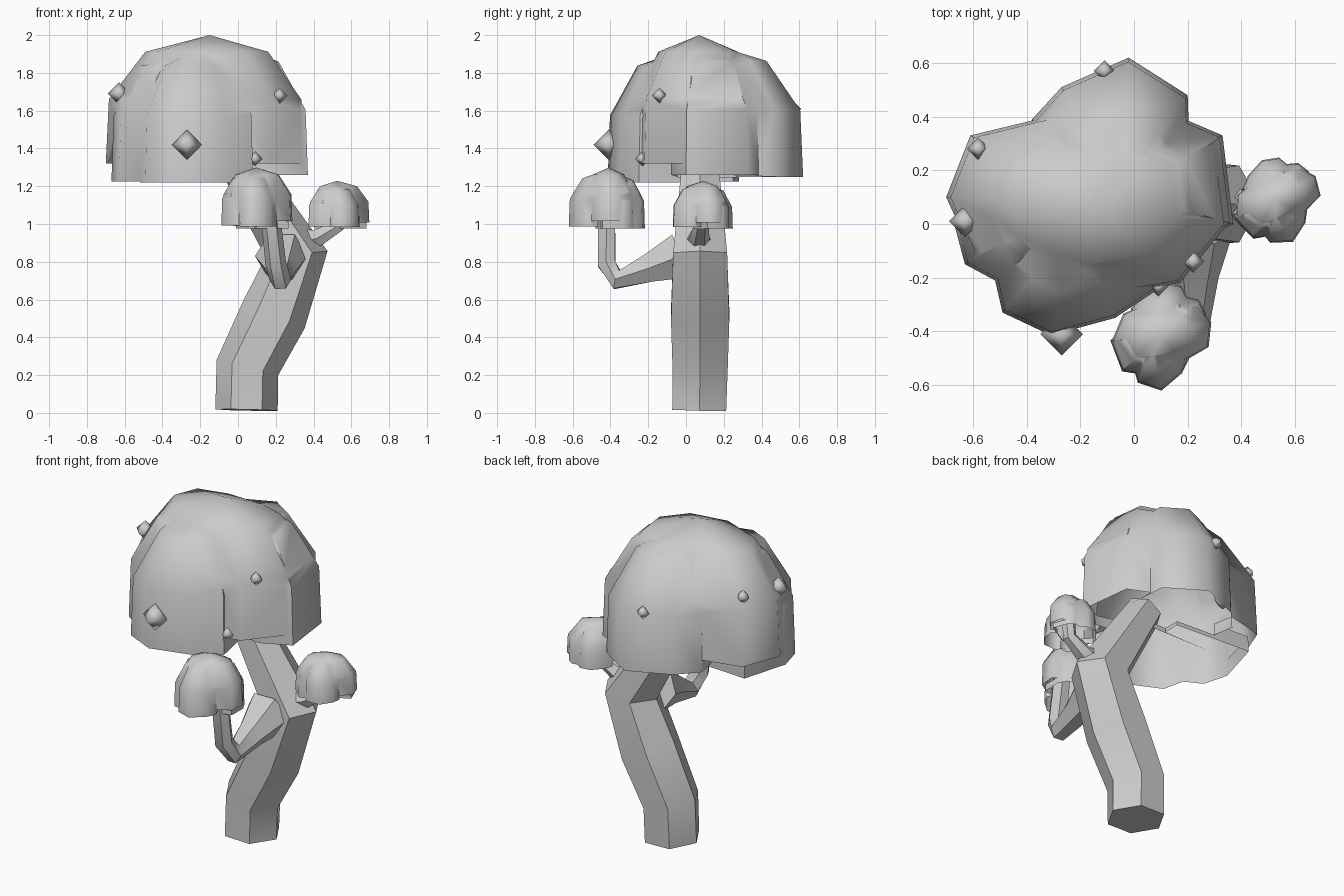
import bpy
import bmesh
import math
from mathutils import Vector, Matrix

if "Cube" in bpy.data.objects:
    bpy.data.objects.remove(bpy.data.objects["Cube"], do_unlink=True)

grey = bpy.data.materials.new("plain_grey")
grey.use_nodes = True
grey.diffuse_color = (0.6, 0.6, 0.6, 1)
grey.node_tree.nodes["Principled BSDF"].inputs["Base Color"].default_value = (0.6, 0.6, 0.6, 1)


def make_object(name, bm):
    bmesh.ops.recalc_face_normals(bm, faces=bm.faces)
    mesh = bpy.data.meshes.new(name)
    bm.to_mesh(mesh)
    bm.free()
    mesh.materials.append(grey)
    obj = bpy.data.objects.new(name, mesh)
    bpy.context.collection.objects.link(obj)
    return obj


def activate(obj):
    bpy.ops.object.select_all(action="DESELECT")
    obj.select_set(True)
    bpy.context.view_layer.objects.active = obj


def shade(obj, angle):
    activate(obj)
    bpy.ops.object.shade_smooth_by_angle(angle=math.radians(angle))


def bridge(bm, a, b):
    n = len(a)
    for i in range(n):
        bm.faces.new((a[i], a[(i + 1) % n], b[(i + 1) % n], b[i]))


def sweep(name, path, ref):
    """Six-sided limb along (x, y, z, radius) points."""
    bm = bmesh.new()
    pts = [Vector(p[:3]) for p in path]
    rings = []
    for i, p in enumerate(pts):
        tangent = Vector()
        if i > 0:
            tangent += (p - pts[i - 1]).normalized()
        if i < len(pts) - 1:
            tangent += (pts[i + 1] - p).normalized()
        tangent.normalize()
        u = (Vector(ref) - tangent * tangent.dot(Vector(ref))).normalized()
        v = tangent.cross(u)
        ring = []
        for k in range(6):
            a = math.tau * k / 6
            ring.append(bm.verts.new(p + path[i][3] * (u * math.cos(a) + v * math.sin(a))))
        rings.append(ring)
    for a, b in zip(rings, rings[1:]):
        bridge(bm, a, b)
    bm.faces.new(rings[0])
    bm.faces.new(rings[-1])
    shade(make_object(name, bm), 40)


def dome(name, apex, bottom, outline):
    """Solid dome that shrinks its outline towards the apex."""
    bm = bmesh.new()
    ax, ay, top = apex
    rings = []
    for scale, level in ((1, 0), (0.97, 0.5), (0.62, 0.87)):
        rings.append([bm.verts.new((ax + (x - ax) * scale, ay + (y - ay) * scale,
                                    bottom + (top - bottom) * level)) for x, y in outline])
    for a, b in zip(rings, rings[1:]):
        bridge(bm, a, b)
    bm.faces.new(rings[0])
    tip = bm.verts.new(apex)
    last = rings[-1]
    for i in range(len(last)):
        bm.faces.new((last[i], last[(i + 1) % len(last)], tip))
    return make_object(name, bm)


# Crown: broad dome merged with four overlapping lobes
crown = dome("crown", (-0.15, 0.07, 2.0), 1.32,
             [(-0.7, 0.1), (-0.61, 0.33), (-0.32, 0.4), (0.05, 0.39), (0.31, 0.31),
              (0.35, 0), (0.17, -0.22), (-0.2, -0.28), (-0.6, -0.12)])
lobes = [
    dome("front_lobe", (-0.21, 0.0, 1.93), 1.22,
         [(0.08, -0.25), (-0.07, -0.35), (-0.31, -0.415), (-0.49, -0.33),
          (-0.52, -0.2), (-0.45, 0.15), (0, 0.15)]),
    dome("back_lobe", (-0.07, 0.11, 1.955), 1.25,
         [(-0.02, 0.62), (0.2, 0.48), (0.21, 0.2), (0, -0.1), (-0.3, 0.0),
          (-0.38, 0.39), (-0.27, 0.51)]),
    dome("left_lobe", (-0.27, 0.05, 1.93), 1.225,
         [(-0.67, 0), (-0.63, -0.15), (-0.5, -0.22), (-0.1, -0.13), (-0.1, 0.25), (-0.59, 0.28)]),
    dome("right_lobe", (-0.04, 0.12, 1.95), 1.26,
         [(0.37, 0), (0.33, 0.33), (0.19, 0.39), (-0.2, 0.3), (-0.2, 0.02), (0.2, -0.08)]),
]
activate(crown)
for lobe in lobes:
    merge = crown.modifiers.new("merge", "BOOLEAN")
    merge.operation = "UNION"
    merge.solver = "EXACT"
    merge.object = lobe
    bpy.ops.object.modifier_apply(modifier=merge.name)
for lobe in lobes:
    bpy.data.objects.remove(lobe, do_unlink=True)

# Hollow underside
bm = bmesh.new()
bm.from_mesh(crown.data)
bm.normal_update()
bmesh.ops.delete(bm, geom=[f for f in bm.faces if f.normal.z < -0.5], context="FACES")
bmesh.ops.remove_doubles(bm, verts=bm.verts, dist=0.012)
bmesh.ops.triangulate(bm, faces=bm.faces)
bm.to_mesh(crown.data)
bm.free()
shade(crown, 60)

# Small caps repeat the crown shape
anchor = Matrix.Translation((0.165, -0.105, -1.22))
for name, place, turn, size in (
        ("front_cap", (0.105, -0.42, 0.975), 195, (0.355, 0.375, 0.415)),
        ("side_cap", (0.535, 0.085, 0.975), 215, (0.325, 0.3, 0.325))):
    mesh = crown.data.copy()
    mesh.name = name
    mesh.transform(Matrix.Translation(place) @ Matrix.Diagonal((*size, 1))
                   @ Matrix.Rotation(math.radians(turn), 4, "Z") @ anchor)
    bpy.context.collection.objects.link(bpy.data.objects.new(name, mesh))

# Trunk and branches
sweep("trunk", [(0.045, 0.07, 0.015, 0.165), (0.05, 0.075, 0.24, 0.168),
                (0.19, 0.075, 0.52, 0.178), (0.31, 0.075, 0.84, 0.165),
                (-0.01, 0.075, 1.35, 0.105)], (1, 0, 0))
sweep("front_branch", [(0.23, -0.03, 0.83, 0.14), (0.23, -0.2, 0.765, 0.085),
                       (0.225, -0.365, 0.705, 0.058), (0.2, -0.42, 0.79, 0.055),
                       (0.16, -0.42, 1.15, 0.05)], (1, 0, 0))
sweep("side_branch", [(0.32, 0.07, 0.91, 0.09), (0.41, 0.07, 0.92, 0.055),
                      (0.53, 0.08, 0.99, 0.04), (0.54, 0.08, 1.12, 0.035)], (0, 1, 0))

# Diamond buds on the crown
for i, (x, y, z, r) in enumerate(((-0.27, -0.41, 1.42, 0.08), (-0.63, 0.01, 1.69, 0.06),
                                  (0.22, -0.14, 1.68, 0.042), (0.09, -0.23, 1.345, 0.04),
                                  (-0.58, 0.28, 1.72, 0.042), (-0.11, 0.57, 1.61, 0.04))):
    bm = bmesh.new()
    ring = [bm.verts.new((x + r * math.cos(k * math.pi / 2), y + r * math.sin(k * math.pi / 2), z))
            for k in range(4)]
    for end in (z + r, z - r):
        tip = bm.verts.new((x, y, end))
        for k in range(4):
            bm.faces.new((ring[k], ring[(k + 1) % 4], tip))
    shade(make_object(f"bud_{i + 1}", bm), 80)
